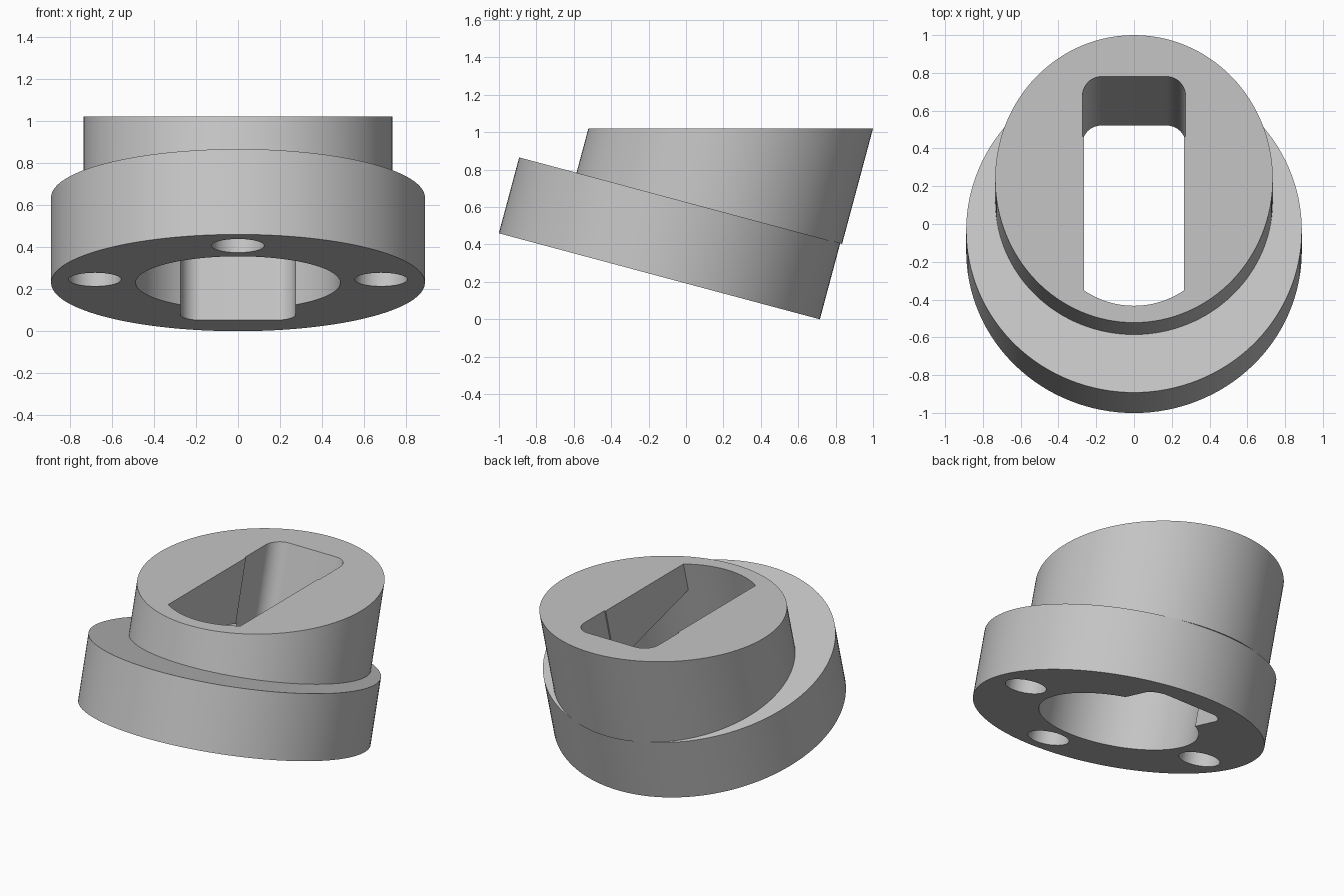
import bpy, bmesh, math
from mathutils import Matrix

if "Cube" in bpy.data.objects:
    bpy.data.objects.remove(bpy.data.objects["Cube"], do_unlink=True)

TILT = math.radians(15)
BASE_Z, TOP_Z = 0.23, 1.02
DISC_THICK = 0.42
FRAME = Matrix.Translation((0, -0.1425, BASE_Z)) @ Matrix.Rotation(-TILT, 4, 'X')

grey = bpy.data.materials.new("light_grey")
grey.use_nodes = True
colour = (0.56, 0.56, 0.56, 1)
grey.diffuse_color = colour
grey.node_tree.nodes["Principled BSDF"].inputs["Base Color"].default_value = colour


def arc(cx, cy, r, start, end, n):
    """Points along an arc, angles in degrees."""
    angles = [math.radians(start + (end - start) * i / n) for i in range(n + 1)]
    return [(cx + r * math.cos(a), cy + r * math.sin(a)) for a in angles]


def circle(cx, cy, r, n=128):
    return arc(cx, cy, r, 0, 360, n)[:-1]


def prism(name, outline, low, high):
    """Extrude an outline along the tilted axis; high=None trims it level."""
    def top(y):
        if high is not None:
            return high
        return (TOP_Z - BASE_Z + y * math.sin(TILT)) / math.cos(TILT)
    bm = bmesh.new()
    bottom = [bm.verts.new((x, y, low)) for x, y in outline]
    upper = [bm.verts.new((x, y, top(y))) for x, y in outline]
    bm.faces.new(bottom[::-1])
    bm.faces.new(upper)
    n = len(outline)
    for i in range(n):
        j = (i + 1) % n
        bm.faces.new((bottom[i], bottom[j], upper[j], upper[i]))
    bmesh.ops.recalc_face_normals(bm, faces=bm.faces)
    mesh = bpy.data.meshes.new(name)
    bm.to_mesh(mesh)
    bm.free()
    mesh.materials.append(grey)
    obj = bpy.data.objects.new(name, mesh)
    obj.matrix_world = FRAME
    bpy.context.collection.objects.link(obj)
    return obj


# Tilted disc and the offset collar with its level top
disc = prism("base_disc", circle(0, 0, 0.8885), 0, DISC_THICK)
collar = prism("offset_collar", circle(0, 0.164, 0.735), DISC_THICK, None)

# Round bore from below
bore = prism("bore_cutter", circle(0, 0, 0.486), -0.1, 0.51)

# Flat-sided bore through the collar
HALF = 0.265
side = math.degrees(math.acos(HALF / 0.485))
flat_outline = arc(0, 0, 0.485, side, 180 - side, 32) + arc(0, 0, 0.485, 180 + side, 360 - side, 32)
flat_bore = prism("flat_bore_cutter", flat_outline, 0.3, 1.6)

# Round-cornered slot at the back, right through both parts
W, BACK, R = 0.273, 0.687, 0.1
slot_outline = ([(-W, 0.38), (W, 0.38)] + arc(W - R, BACK - R, R, 0, 90, 12)
                + arc(R - W, BACK - R, R, 90, 180, 12))
slot = prism("slot_cutter", slot_outline, -0.1, 1.6)

# Three blind fixing holes
holes = [prism("hole_cutter", circle(x, y, 0.125, 48), -0.1, 0.3)
         for x, y in ((0, -0.68), (-0.68, -0.06), (0.68, -0.06))]


def finish(obj, cutters):
    """Cut the part, then smooth its round walls."""
    bpy.ops.object.select_all(action='DESELECT')
    obj.select_set(True)
    bpy.context.view_layer.objects.active = obj
    for cutter in cutters:
        mod = obj.modifiers.new("cut", 'BOOLEAN')
        mod.operation = 'DIFFERENCE'
        mod.solver = 'EXACT'
        mod.object = cutter
        bpy.ops.object.modifier_apply(modifier=mod.name)
    bpy.ops.object.shade_smooth_by_angle(angle=math.radians(30))


bpy.context.view_layer.update()
finish(disc, [bore, slot] + holes)
finish(collar, [bore, flat_bore, slot])
for cutter in [bore, flat_bore, slot] + holes:
    bpy.data.objects.remove(cutter, do_unlink=True)
